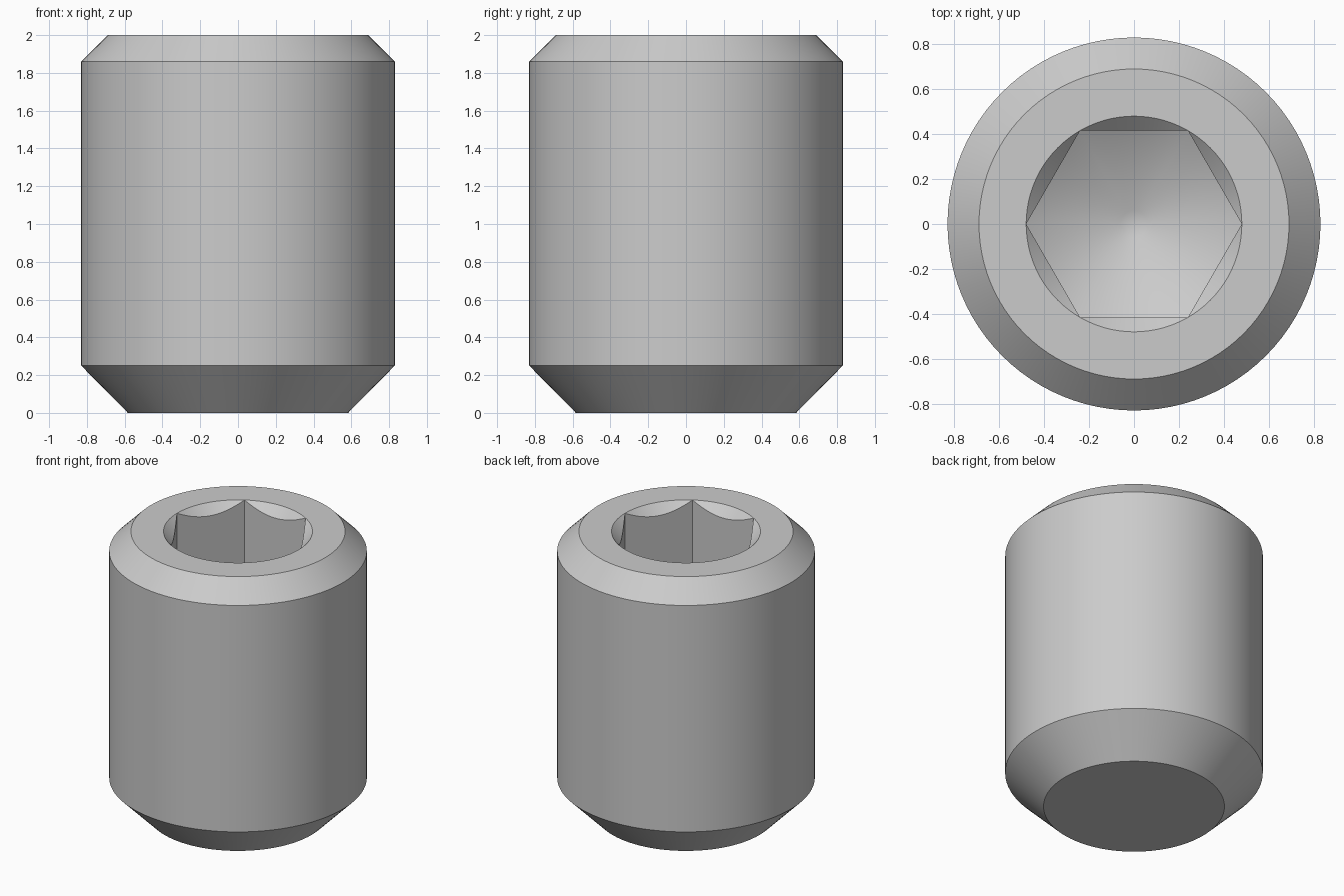
import bpy, bmesh
from math import pi, sin, cos, tan, radians

cube = bpy.data.objects.get("Cube")
if cube:
    bpy.data.objects.remove(cube, do_unlink=True)

SEGMENTS = 96          # multiple of six, so the hexagon corners fall on columns
SOCKET_R = 0.48        # corner radius of the hexagon socket
FLOOR_Z = 1.0
SLOPE = tan(radians(30))
TIP_R = 0.06

steel = bpy.data.materials.new("grey steel")
steel.use_nodes = True
colour = (0.6, 0.6, 0.6, 1)
steel.diffuse_color = colour
steel.node_tree.nodes["Principled BSDF"].inputs["Base Color"].default_value = colour


def hexagon_radius(angle):
    return SOCKET_R * cos(pi / 6) / cos(angle % (pi / 3) - pi / 6)


def circle(r, z):
    return lambda a: (r, z)


def countersink_edge(a):
    r = hexagon_radius(a)
    return r, 2 - (SOCKET_R - r)


def socket_floor_edge(a):
    r = hexagon_radius(a)
    return r, FLOOR_Z - (SOCKET_R - r) * SLOPE


# Outline from the flat point, up the body, over the rim and down into the socket
profile = [circle(0.583, 0), circle(0.83, 0.25), circle(0.83, 1.86),
           circle(0.69, 2), circle(SOCKET_R, 2),
           countersink_edge, socket_floor_edge,
           circle(TIP_R, FLOOR_Z - (SOCKET_R - TIP_R) * SLOPE)]

bm = bmesh.new()
rings = []
for outline in profile:
    ring = []
    for i in range(SEGMENTS):
        a = 2 * pi * i / SEGMENTS
        r, z = outline(a)
        ring.append(bm.verts.new((r * cos(a), r * sin(a), z)))
    rings.append(ring)

for low, high in zip(rings, rings[1:]):
    for i in range(SEGMENTS):
        j = (i + 1) % SEGMENTS
        bm.faces.new((low[i], low[j], high[j], high[i]))
bm.faces.new(rings[0][::-1])   # flat point
bm.faces.new(rings[-1])        # drill tip

# The countersink meets the rim at the hexagon corners
bmesh.ops.remove_doubles(bm, verts=bm.verts, dist=0.0001)
bmesh.ops.recalc_face_normals(bm, faces=bm.faces)

mesh = bpy.data.meshes.new("socket_set_screw")
bm.to_mesh(mesh)
bm.free()
mesh.materials.append(steel)
screw = bpy.data.objects.new("socket_set_screw", mesh)
bpy.context.collection.objects.link(screw)

bpy.ops.object.select_all(action="DESELECT")
screw.select_set(True)
bpy.context.view_layer.objects.active = screw
bpy.ops.object.shade_smooth_by_angle(angle=radians(35))
